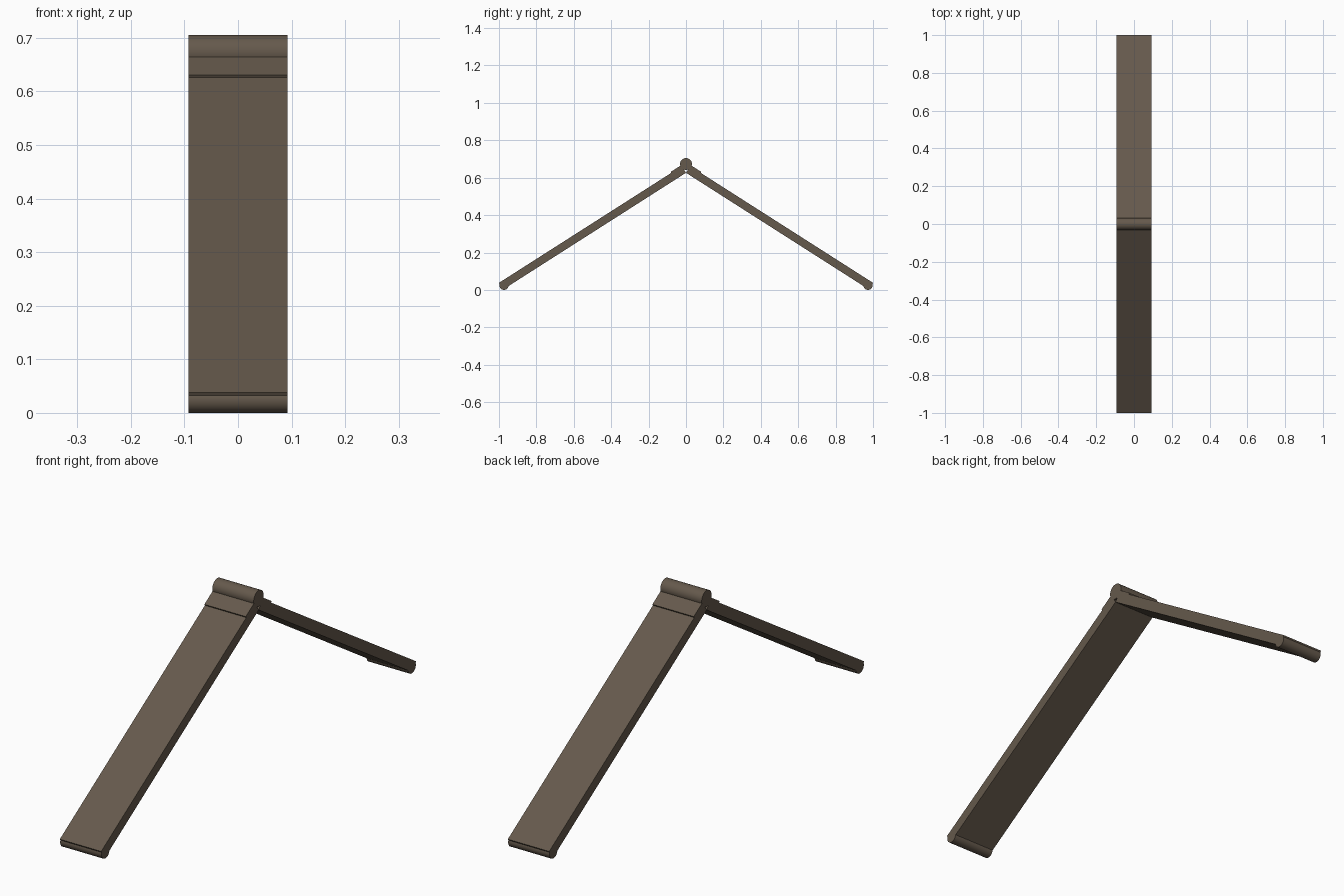
import bpy, math
from mathutils import Vector

if "Cube" in bpy.data.objects:
    bpy.data.objects.remove(bpy.data.objects["Cube"])

HALF_W = 0.092
SLOPE = math.atan(0.638)
ALONG = Vector((math.cos(SLOPE), math.sin(SLOPE)))    # up the slope, in (y, z)
NORMAL = Vector((-math.sin(SLOPE), math.cos(SLOPE)))  # out of the slope

wood = bpy.data.materials.new("dark_wood")
wood.diffuse_color = (0.13, 0.10, 0.072, 1)
wood.use_nodes = True
wood.node_tree.nodes["Principled BSDF"].inputs["Base Color"].default_value = wood.diffuse_color


def slab(name, corner, length, thick, side):
    """Sloping board; corner is its lower outer (y, z), thickness goes inward."""
    a = Vector(corner)
    b = a + ALONG * length
    profile = [a, b, b - NORMAL * thick, a - NORMAL * thick]
    verts = [(x, p.x * side, p.y) for x in (-HALF_W, HALF_W) for p in profile]
    faces = [(0, 1, 2, 3), (7, 6, 5, 4)]
    faces += [(i, i + 4, (i + 1) % 4 + 4, (i + 1) % 4) for i in range(4)]
    if side > 0:
        faces = [f[::-1] for f in faces]
    mesh = bpy.data.meshes.new(name)
    mesh.from_pydata(verts, [], [f[::-1] for f in faces])
    mesh.materials.append(wood)
    obj = bpy.data.objects.new(name, mesh)
    bpy.context.collection.objects.link(obj)


def roll(name, y, z, radius):
    """Round bar lying along x."""
    bpy.ops.mesh.primitive_cylinder_add(
        vertices=32, radius=radius, depth=2 * HALF_W,
        location=(0, y, z), rotation=(0, math.pi / 2, 0))
    obj = bpy.context.object
    obj.name = name
    obj.data.materials.append(wood)
    bpy.ops.object.shade_smooth_by_angle()


THICK = 0.042
# Lower boards meet at their inner bottom corners on the centre line
board_length = (1.0 - THICK * math.sin(SLOPE)) / math.cos(SLOPE)

for side, label in ((-1, "front"), (1, "back")):
    s = 1  # the profile is drawn on the -y side and flipped for the back
    flip = -side
    slab(label + "_roof_board", (-1.0, 0.038), board_length, THICK, flip)
    # Thin flashing strip beside the ridge
    slab(label + "_ridge_strip", (-0.082, 0.631),
         0.080 / math.cos(SLOPE), 0.008, flip)
    # Round bar along the eave
    roll(label + "_eave_bar", side * 0.973, 0.025, 0.025)

# Round ridge bar
roll("ridge_bar", 0, 0.673, 0.032)
